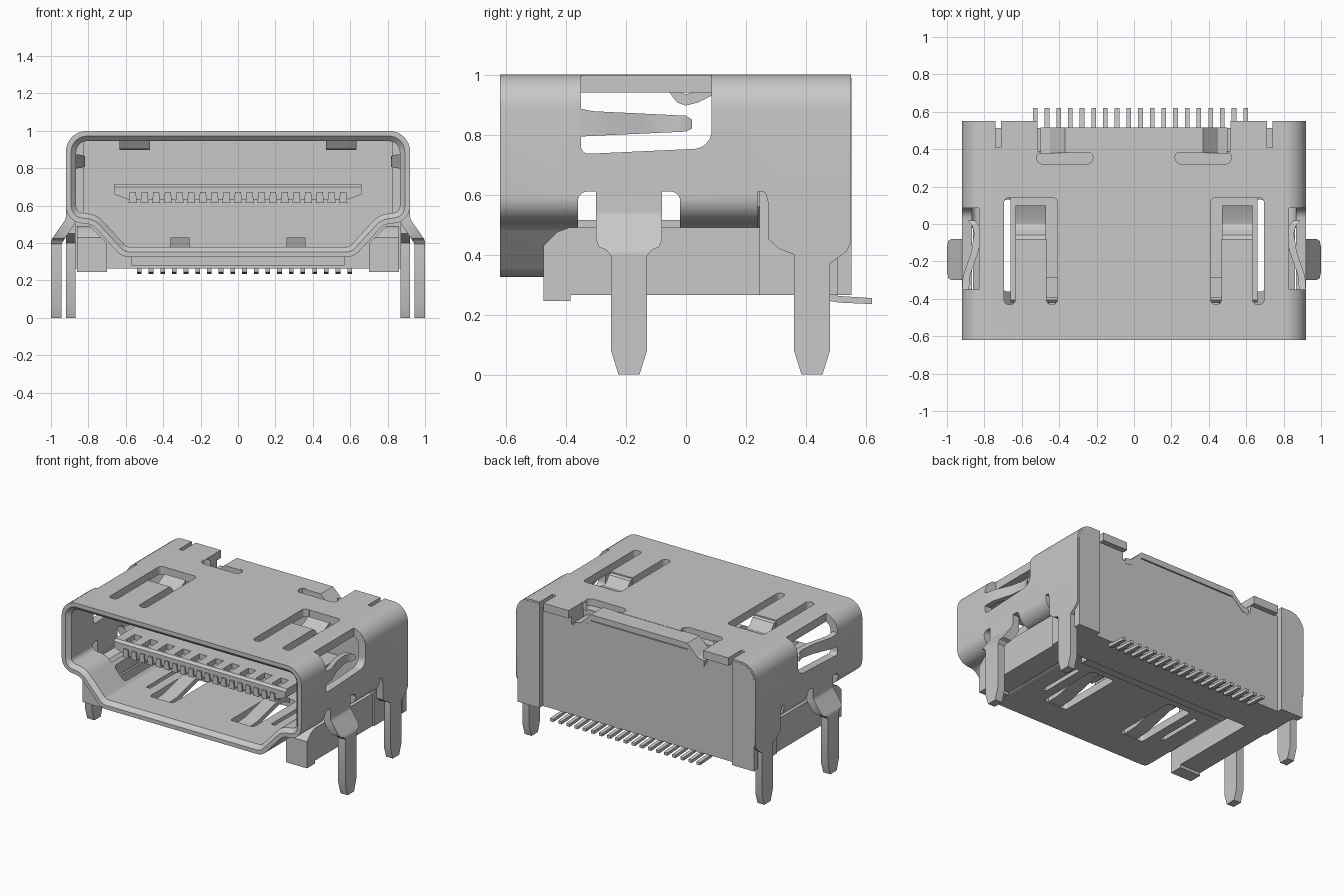
import bpy, bmesh, math
from mathutils import Vector

if "Cube" in bpy.data.objects:
    bpy.data.objects.remove(bpy.data.objects["Cube"], do_unlink=True)

GREY = (0.58, 0.58, 0.58, 1)
mat = bpy.data.materials.new("metal grey")
mat.use_nodes = True
mat.diffuse_color = GREY
mat.node_tree.nodes["Principled BSDF"].inputs["Base Color"].default_value = GREY


def activate(ob):
    bpy.ops.object.select_all(action='DESELECT')
    ob.select_set(True)
    bpy.context.view_layer.objects.active = ob


def apply(ob, kind, **settings):
    m = ob.modifiers.new(kind.lower(), kind)
    for k, v in settings.items():
        setattr(m, k, v)
    activate(ob)
    bpy.ops.object.modifier_apply(modifier=m.name)


def rounded(pts, seg=6):
    """Polygon from (u, v, radius) corners."""
    out = []
    for i, (u, v, r) in enumerate(pts):
        p = Vector((u, v))
        if r == 0:
            out.append((u, v))
            continue
        a = (Vector(pts[i - 1][:2]) - p).normalized()
        b = (Vector(pts[(i + 1) % len(pts)][:2]) - p).normalized()
        half = a.angle(b) / 2
        c = p + (a + b).normalized() * (r / math.sin(half))
        d0 = p + a * (r / math.tan(half)) - c
        d1 = p + b * (r / math.tan(half)) - c
        for k in range(seg + 1):
            t = k / seg
            d = (d0 * (1 - t) + d1 * t).normalized() * r
            out.append(tuple(c + d))
    return out


def rect(u0, u1, v0, v1, r=0):
    return rounded([(u0, v0, r), (u1, v0, r), (u1, v1, r), (u0, v1, r)])


def strip(path, shift):
    """Thicken an open path by a constant shift."""
    return path + [(u + shift[0], v + shift[1]) for u, v in reversed(path)]


def both(pts):
    """Close a right-hand outline with its mirror image."""
    return pts + [(-p[0], *p[1:]) for p in reversed(pts)]


def prism(name, pts, axis, a, b, mirror=False, caps=True):
    """Extrude a polygon along an axis from a to b."""
    place = {'x': lambda u, v, w: (w, u, v), 'y': lambda u, v, w: (u, w, v),
             'z': lambda u, v, w: (u, v, w)}[axis]
    bm = bmesh.new()
    ends = [[bm.verts.new(place(u, v, w)) for u, v in pts] for w in (a, b)]
    n = len(pts)
    for i in range(n):
        j = (i + 1) % n
        bm.faces.new((ends[0][i], ends[0][j], ends[1][j], ends[1][i]))
    if caps:
        bm.faces.new(ends[0])
        bm.faces.new(ends[1])
    bmesh.ops.recalc_face_normals(bm, faces=bm.faces)
    me = bpy.data.meshes.new(name)
    bm.to_mesh(me)
    bm.free()
    me.materials.append(mat)
    ob = bpy.data.objects.new(name, me)
    bpy.context.collection.objects.link(ob)
    if mirror:
        apply(ob, 'MIRROR')
    return ob


def combine(ob, other, op='DIFFERENCE'):
    apply(ob, 'BOOLEAN', object=other, operation=op, solver='EXACT')
    bpy.data.objects.remove(other, do_unlink=True)


def cut(ob, pts, axis, a, b, mirror=True):
    combine(ob, prism("cutter", pts, axis, a, b, mirror))


def cross(name, p1, ax1, r1, p2, ax2, r2):
    """Part shaped by two crossing profiles, mirrored left and right."""
    ob = prism(name, p1, ax1, *r1)
    combine(ob, prism("cutter", p2, ax2, *r2), 'INTERSECT')
    apply(ob, 'MIRROR')
    return ob


# metal shell: rounded D-shaped tube
outline = both([(0.92, 1.0, 0.11), (0.92, 0.515, 0.09), (0.78, 0.5, 0.08), (0.62, 0.325, 0.09)])
shell = prism("shell", rounded(outline), 'y', -0.62, 0.55, caps=False)
apply(shell, 'SOLIDIFY', thickness=0.055, offset=-1, use_even_offset=True)

# chamfered lip on the inside of the mouth
bm = bmesh.new()
bm.from_mesh(shell.data)
lip = [e for e in bm.edges if all(v.co.y < -0.619 for v in e.verts) and any(
    abs(f.normal.y) < 0.5 and f.normal.dot(Vector((0, 0, 0.68)) - e.verts[0].co) > 0
    for f in e.link_faces)]
bmesh.ops.bevel(bm, geom=lip, offset=0.027, segments=1, affect='EDGES')
bm.to_mesh(shell.data)
bm.free()

# top openings: U-shaped slots round the springs, rear slots and slits
TOP = ('z', 0.85, 1.1)
cut(shell, rect(0.635, 0.695, -0.43, 0.14, 0.025), *TOP)
cut(shell, rect(0.41, 0.468, -0.43, 0.14, 0.025), *TOP)
cut(shell, rect(0.45, 0.66, -0.08, 0.14), *TOP)
cut(shell, rect(0.22, 0.52, 0.32, 0.39, 0.034), *TOP)
cut(shell, rect(-0.517, 0.517, 0.39, 0.7), *TOP, False)
cut(shell, rect(0.71, 0.74, 0.41, 0.7), *TOP)
# bottom openings
cut(shell, rect(0.62, 0.70, -0.36, 0.13, 0.02), 'z', 0.2, 0.52)
cut(shell, rect(0.465, 0.495, -0.30, 0.03), 'z', 0.2, 0.52)
cut(shell, rect(0.22, 0.40, -0.40, 0.07, 0.02), 'z', 0.2, 0.42)
# side windows, leg openings and the cut-away lower rear
window = rounded([(-0.35, 0.735, 0.025), (0.085, 0.755, 0.06), (0.085, 1.1, 0), (-0.35, 1.1, 0)])
cut(shell, window, 'x', 0.83, 1.1)
cut(shell, rect(-0.36, -0.02, 0.40, 0.61, 0.03), 'x', 0.72, 1.1)
cut(shell, rect(0.24, 0.7, 0.2, 0.61), 'x', -1.1, 1.1, False)

# rear side plates with back legs
plate = [(0.24, 0.62), (0.265, 0.605), (0.275, 0.57), (0.275, 0.45), (0.31, 0.42), (0.36, 0.40),
         (0.36, 0.08), (0.385, 0), (0.455, 0), (0.48, 0.08), (0.48, 0.37), (0.535, 0.41),
         (0.55, 0.44), (0.55, 0.62)]
prism("back_leg_plate", plate, 'x', 0.868, 0.92, True)

# folded rear corner strips
corner = rounded([(0.74, 0.265, 0), (0.908, 0.265, 0), (0.908, 0.988, 0.1), (0.74, 0.988, 0)])
prism("rear_corner_strip", corner, 'y', 0.505, 0.552, True)

# front legs, bent outward with a narrow tapered blade
bend = rounded([(0.868, 0.63, 0), (0.868, 0.51, 0.05), (0.945, 0.395, 0.05), (0.945, -0.1, 0),
                (1.0, -0.1, 0), (1.0, 0.415, 0.05), (0.92, 0.53, 0.05), (0.92, 0.63, 0)])
half = [(0.11, 0.63), (0.11, 0.45), (0.10, 0.425), (0.075, 0.415), (0.06, 0.395), (0.06, 0.08),
        (0.035, 0)]
blade = [(y - 0.19, z) for y, z in both(half)]
cross("front_leg", bend, 'y', (-0.5, 0.1), blade, 'x', (0.8, 1.1))

# top contact springs: flush tongue dipping at its tip
top_path = [(-0.1, 0.998), (-0.06, 0.985), (-0.03, 0.945), (0, 0.935), (0.04, 0.945), (0.1, 0.975)]
prism("top_spring", strip(top_path, (0, -0.038)), 'x', 0.47, 0.633, True)

# bottom contact springs
low_path = [(-0.42, 0.365), (-0.3, 0.37), (-0.06, 0.43), (0, 0.43), (0.05, 0.40)]
prism("bottom_spring", strip(low_path, (0, -0.035)), 'x', 0.26, 0.36, True)

# side contact springs, tapered toward the tip
side_path = [(0.92, -0.37), (0.915, -0.28), (0.87, -0.15), (0.855, -0.05), (0.865, -0.01),
             (0.89, 0.02)]
taper = [(-0.37, 0.79), (-0.33, 0.795), (0, 0.81), (0.02, 0.82), (0.02, 0.85), (0, 0.863),
         (-0.31, 0.878), (-0.37, 0.89)]
cross("side_spring", strip(side_path, (-0.037, 0)), 'z', (0.7, 1.0), taper, 'x', (0.7, 1.1))

# central rear tab on top, its ends bent down
prism("rear_tab", strip(both([(0.50, 0.91), (0.45, 0.92), (0.37, 0.998)]), (0, -0.04)),
      'y', 0.38, 0.515)

# insulating housing: rear block, inner wall, lower step and side rails
block = prism("housing_block", rounded(both([(0.872, 0.265, 0), (0.872, 0.952, 0.06)])),
              'y', 0.245, 0.513)
cut(block, [(0.375, 0.97), (0.455, 0.89), (0.52, 0.89), (0.52, 0.97)], 'y', 0.38, 0.6)
prism("inner_wall", both([(0.83, 0.95), (0.83, 0.56), (0.75, 0.51), (0.6, 0.36)]), 'y', 0.19, 0.26)
prism("housing_step", rect(-0.57, 0.57, 0.28, 0.36), 'y', 0.17, 0.26)
rail = [(-0.475, 0.245), (-0.385, 0.245), (-0.385, 0.265), (0.3, 0.265), (0.3, 0.49),
        (-0.39, 0.49), (-0.43, 0.475), (-0.475, 0.43)]
section = [(0.70, 0.2), (0.862, 0.2), (0.862, 0.6), (0.79, 0.49), (0.70, 0.40)]
cross("housing_rail", rail, 'x', (0.6, 0.95), section, 'y', (-0.6, 0.4))

# contact tongue with notches along its top front edge
tongue = prism("contact_tongue", both([(0.58, 0.63), (0.66, 0.66), (0.66, 0.715)]), 'y', -0.42, 0.2)
cut(tongue, [(-0.43, 0.69), (-0.43, 0.73), (-0.39, 0.73)], 'x', -0.7, 0.7, False)
for i in range(10):
    x = -0.5625 + i * 0.125
    cut(tongue, rect(x - 0.03, x + 0.03, -0.39, -0.29), 'z', 0.68, 0.75, False)

# contacts under the tongue and solder pins at the back
pin = [(0.48, 0.27), (0.51, 0.262), (0.62, 0.255), (0.62, 0.235), (0.51, 0.24), (0.48, 0.245)]
for i in range(19):
    x = -0.5625 + i * 0.0625
    prism("contact_%02d" % (i + 1), [(x - 0.022, 0.615), (x + 0.022, 0.615), (x + 0.016, 0.672),
                                     (x - 0.016, 0.672)], 'y', -0.43, 0.2)
    prism("solder_pin_%02d" % (i + 1), pin, 'x', x + 0.022, x + 0.047)

# smooth rounded bends, keep edges sharp
for ob in bpy.context.collection.objects:
    if ob.type == 'MESH':
        activate(ob)
        bpy.ops.object.shade_smooth_by_angle(angle=math.radians(30))
